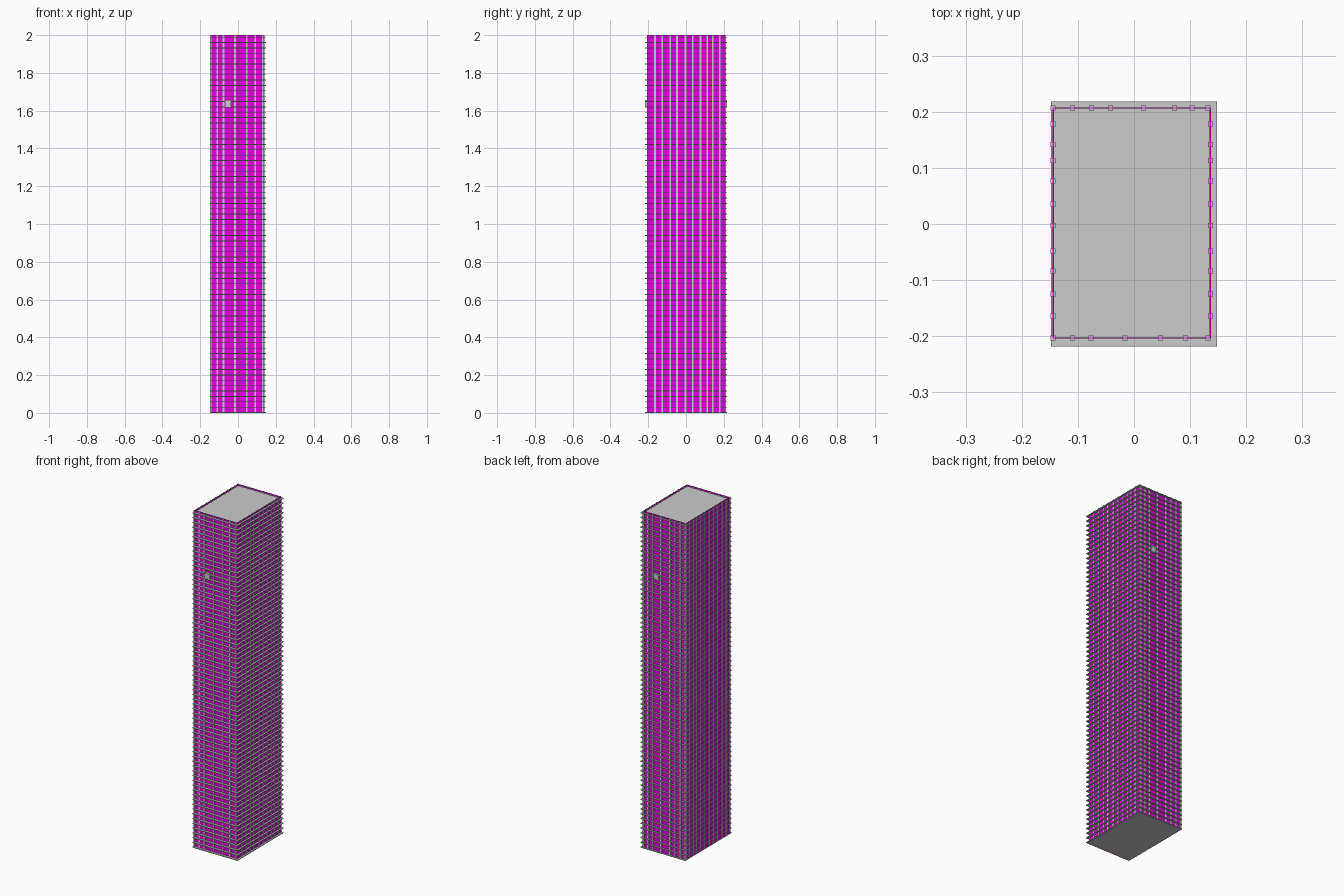
import bpy, bmesh

if "Cube" in bpy.data.objects:
    bpy.data.objects.remove(bpy.data.objects["Cube"])

XL, XR, YF, YB = -0.144, 0.136, -0.203, 0.207   # facade planes
H = 2.0
FLOORS = 70
M = 0.009                                        # mullion width


def boxes(name, items, mat=None):
    """One object made of boxes given as (x0, x1, y0, y1, z0, z1)."""
    bm = bmesh.new()
    for x0, x1, y0, y1, z0, z1 in items:
        verts = bmesh.ops.create_cube(bm, size=1)["verts"]
        for v in verts:
            v.co.x = x1 if v.co.x > 0 else x0
            v.co.y = y1 if v.co.y > 0 else y0
            v.co.z = z1 if v.co.z > 0 else z0
    me = bpy.data.meshes.new(name)
    bm.to_mesh(me)
    bm.free()
    ob = bpy.data.objects.new(name, me)
    bpy.context.collection.objects.link(ob)
    if mat:
        me.materials.append(mat)
    return ob


def post(x, y):
    return (x - M / 2, x + M / 2, y - M / 2, y + M / 2, 0.0, H)


glass = bpy.data.materials.new("magenta_glass")
glass.diffuse_color = (0.8, 0.0, 0.8, 1)
glass.use_nodes = True
glass.node_tree.nodes["Principled BSDF"].inputs["Base Color"].default_value = glass.diffuse_color

# Glass curtain walls
t = 0.001
boxes("glass_walls", [
    (XL, XR, YF - t, YF + t, 0, H),
    (XL, XR, YB - t, YB + t, 0, H),
    (XL - t, XL + t, YF, YB, 0, H),
    (XR - t, XR + t, YF, YB, 0, H),
], glass)

# Vertical mullions on each face
front_x = [-0.144, -0.110, -0.077, -0.016, 0.047, 0.092, 0.132]
back_x = [-0.144, -0.110, -0.076, -0.042, 0.017, 0.072, 0.103, 0.132]
side_y = [0.178, 0.142, 0.113, 0.077, 0.036, -0.003, -0.048, -0.084, -0.125, -0.164]
boxes("front_mullions", [post(x, YF) for x in front_x])
boxes("back_mullions", [post(x, YB) for x in back_x])
boxes("left_mullions", [post(XL, y) for y in side_y])
boxes("right_mullions", [post(XR, y) for y in side_y])

# Projecting floor slabs, the last one is the roof
step = 1.987 / FLOORS
boxes("floor_slabs", [(-0.148, 0.148, -0.218, 0.218, i * step, i * step + 0.004)
                      for i in range(FLOORS + 1)])

# Small vent boxes on the front and back
boxes("front_vent", [(-0.068, -0.036, -0.217, YF, 1.616, 1.656)])
boxes("back_vent", [(0.030, 0.062, YB, 0.217, 1.616, 1.656)])
